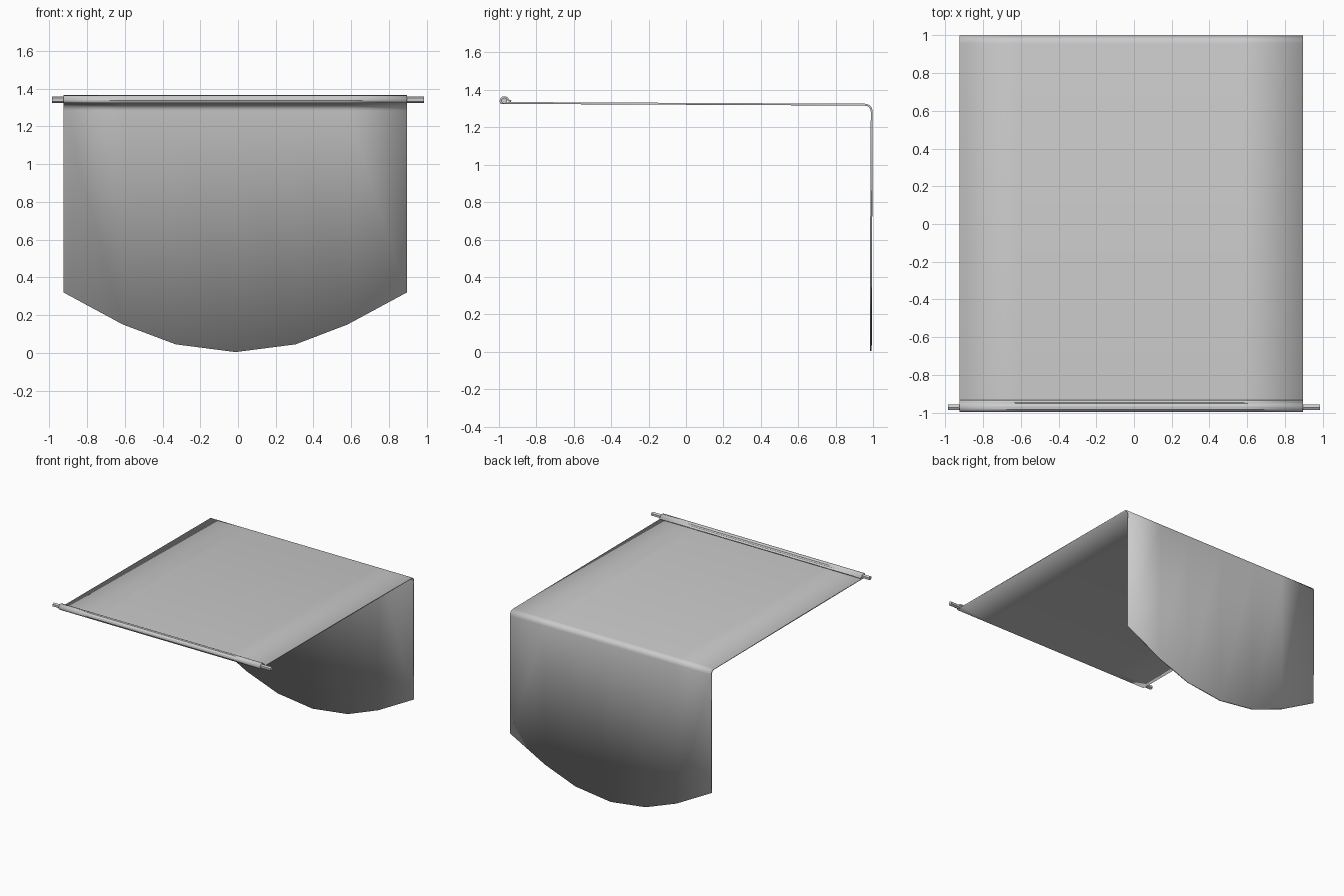
import bpy, bmesh, math

cube = bpy.data.objects.get("Cube")
if cube:
    bpy.data.objects.remove(cube)

grey = bpy.data.materials.new("light grey")
grey.use_nodes = True
colour = (0.6, 0.6, 0.6, 1)
grey.diffuse_color = colour
grey.node_tree.nodes["Principled BSDF"].inputs["Base Color"].default_value = colour


def finish(bm, name):
    bmesh.ops.recalc_face_normals(bm, faces=bm.faces)
    mesh = bpy.data.meshes.new(name)
    bm.to_mesh(mesh)
    bm.free()
    mesh.materials.append(grey)
    obj = bpy.data.objects.new(name, mesh)
    bpy.context.collection.objects.link(obj)
    return obj


# Sheet: rod sleeve, flat top, rounded bend and hanging flap, as one (y, z) path
path = [(-0.935, 1.339), (-0.95, 1.345), (-0.956, 1.356), (-0.967, 1.361),
        (-0.98, 1.36), (-0.989, 1.35), (-0.992, 1.338), (-0.988, 1.329),
        (-0.93, 1.33)]
bend_y, bend_z, bend_r = 0.957, 1.285, 0.036
for i in range(5):
    a = math.radians(90 - 22.5 * i)
    path.append((bend_y + bend_r * math.cos(a), bend_z + bend_r * math.sin(a)))
hem_y = 0.988

# Curved lower hem, as (x, z) corners across the width
hem = [(-0.925, 0.32), (-0.61, 0.15), (-0.33, 0.045), (-0.013, 0.004),
       (0.305, 0.045), (0.58, 0.15), (0.895, 0.32)]

bm = bmesh.new()
columns = [[bm.verts.new((x, y, z)) for y, z in path + [(hem_y, low)]]
           for x, low in hem]
for left, right in zip(columns, columns[1:]):
    for k in range(len(left) - 1):
        bm.faces.new((left[k], right[k], right[k + 1], left[k + 1]))
sheet = finish(bm, "hanging_sheet")
solid = sheet.modifiers.new("thickness", 'SOLIDIFY')
solid.thickness = 0.01
solid.offset = 0

# Six-sided rod through the sleeve
bm = bmesh.new()
bmesh.ops.create_cone(bm, cap_ends=True, segments=6, radius1=0.017, radius2=0.017, depth=1.97)
for v in bm.verts:
    x, y, z = v.co
    v.co = (z, x - 0.972, y + 1.342)
rod = finish(bm, "support_rod")

for obj in (sheet, rod):
    bpy.ops.object.select_all(action='DESELECT')
    obj.select_set(True)
    bpy.context.view_layer.objects.active = obj
    bpy.ops.object.shade_smooth_by_angle(angle=math.radians(25))
